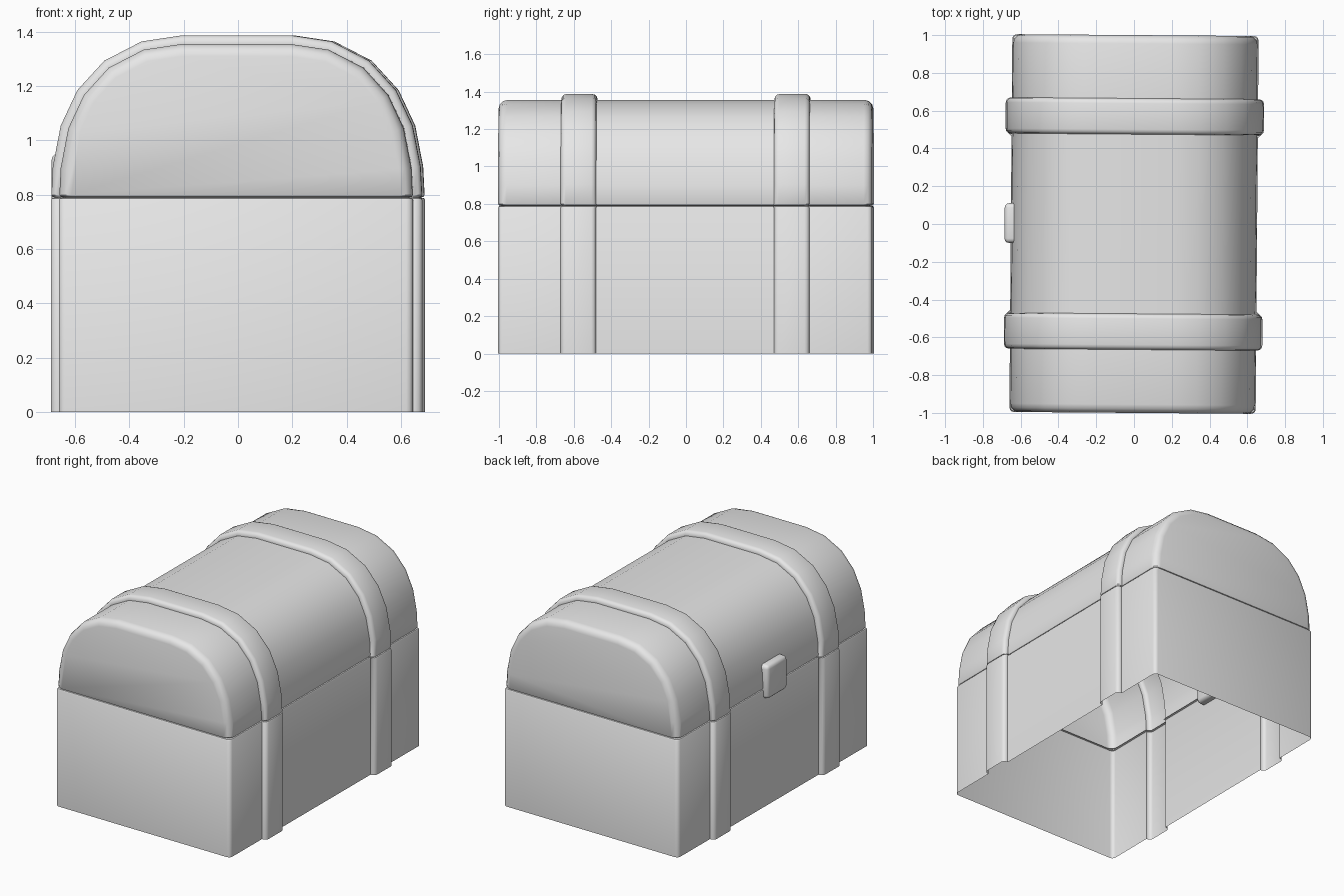
import bpy, bmesh, math
from mathutils import Vector, Matrix

cube = bpy.data.objects.get("Cube")
if cube:
    bpy.data.objects.remove(cube, do_unlink=True)

GREY = (0.8, 0.8, 0.8, 1)
mat = bpy.data.materials.new("plain grey")
mat.use_nodes = True
mat.diffuse_color = GREY
mat.node_tree.nodes["Principled BSDF"].inputs["Base Color"].default_value = GREY

TURN = Matrix.Rotation(math.radians(-0.45), 4, "Z")
SEAM = 0.79
WALL = 0.652


def finish(bm, name):
    """Turn a bmesh into a smooth shaded object."""
    bmesh.ops.transform(bm, matrix=TURN, verts=bm.verts)
    bmesh.ops.recalc_face_normals(bm, faces=bm.faces)
    mesh = bpy.data.meshes.new(name)
    bm.to_mesh(mesh)
    bm.free()
    mesh.materials.append(mat)
    obj = bpy.data.objects.new(name, mesh)
    bpy.context.collection.objects.link(obj)
    bpy.ops.object.select_all(action="DESELECT")
    obj.select_set(True)
    bpy.context.view_layer.objects.active = obj
    bpy.ops.object.shade_smooth_by_angle(angle=math.radians(35))
    return obj


def stations(corner):
    """(y, outward offset) along the length, with raised straps and rounded ends."""
    middle, half, rise, r = 0.57, 0.095, 0.032, 0.026
    steps = [math.radians(a) for a in (0, 30, 60, 90)]
    rim = [(half - r + r * math.cos(a), rise - r + r * math.sin(a)) for a in steps]
    rim.insert(0, (half, 0))
    strap = [(middle - s, d) for s, d in rim] + [(middle + s, d) for s, d in reversed(rim)]
    end = [(1 - corner + corner * math.sin(a), corner * math.cos(a) - corner) for a in steps]
    side = strap + end
    return [(-y, d) for y, d in reversed(side)] + side


def bridge(bm, rows, closed):
    """Join neighbouring rows of vertices with quads."""
    n = len(rows[0])
    for a, b in zip(rows, rows[1:]):
        for i in range(n if closed else n - 1):
            j = (i + 1) % n
            bm.faces.new((a[i], a[j], b[j], b[i]))


# Body: open-bottomed wall with the top edge turned in at the seam
bm = bmesh.new()
right = [(WALL + d, y) for y, d in stations(0.025)]
outline = right + [(-x, y) for x, y in reversed(right)]
rows = []
for z, tuck in ((0, 0), (SEAM - 0.01, 0), (SEAM - 0.003, 0.004), (SEAM, 0.014)):
    rows.append([bm.verts.new((x - math.copysign(tuck, x), y - math.copysign(tuck, y), z))
                 for x, y in outline])
bridge(bm, rows, True)
finish(bm, "chest_body")

# Lid: arched cross-section swept along the length, with the same straps
half = [Vector(p) for p in ((0.65, 0.8), (0.645, 0.9), (0.617, 1.045), (0.56, 1.167),
                            (0.468, 1.268), (0.34, 1.334), (0.2, 1.355))]
normals = []
for i in range(len(half)):
    t = half[min(i + 1, len(half) - 1)] - half[max(i - 1, 0)]
    normals.append(Vector((t.y, -t.x)).normalized())
normals[0], normals[-1] = Vector((1, 0)), Vector((0, 1))

bm = bmesh.new()
rows = []
for y, d in stations(0.045):
    pts = [(p + n * d, y) for p, n in zip(half, normals)]
    foot = pts[0][0]
    tuck = 0.014
    pts.insert(0, (Vector((foot.x - 0.004, SEAM + 0.003)), y - math.copysign(0.004, y)))
    pts.insert(0, (Vector((foot.x - tuck, SEAM)), y - math.copysign(tuck, y) * (abs(y) > 0.9)))
    arch = [(p.x, q, p.y) for p, q in pts]
    arch += [(-x, q, z) for x, q, z in reversed(arch)]
    rows.append([bm.verts.new(c) for c in arch])
bridge(bm, rows, False)
for row in (rows[0], rows[-1]):
    # End panel, with the tucked lower lip split off so the panel stays flat
    bm.faces.new(row[2:-2])
    for i in (0, 1):
        bm.faces.new((row[i], row[i + 1], row[-2 - i], row[-1 - i]))
finish(bm, "chest_lid")

# Clasp: rounded plate across the seam
bm = bmesh.new()
bmesh.ops.create_cube(bm, size=1)
bmesh.ops.scale(bm, vec=(0.085, 0.21, 0.225), verts=bm.verts)
bmesh.ops.translate(bm, vec=(-0.643, 0, 0.84), verts=bm.verts)
bmesh.ops.bevel(bm, geom=list(bm.edges), offset=0.024, segments=3, profile=0.5, affect="EDGES")
finish(bm, "clasp")
